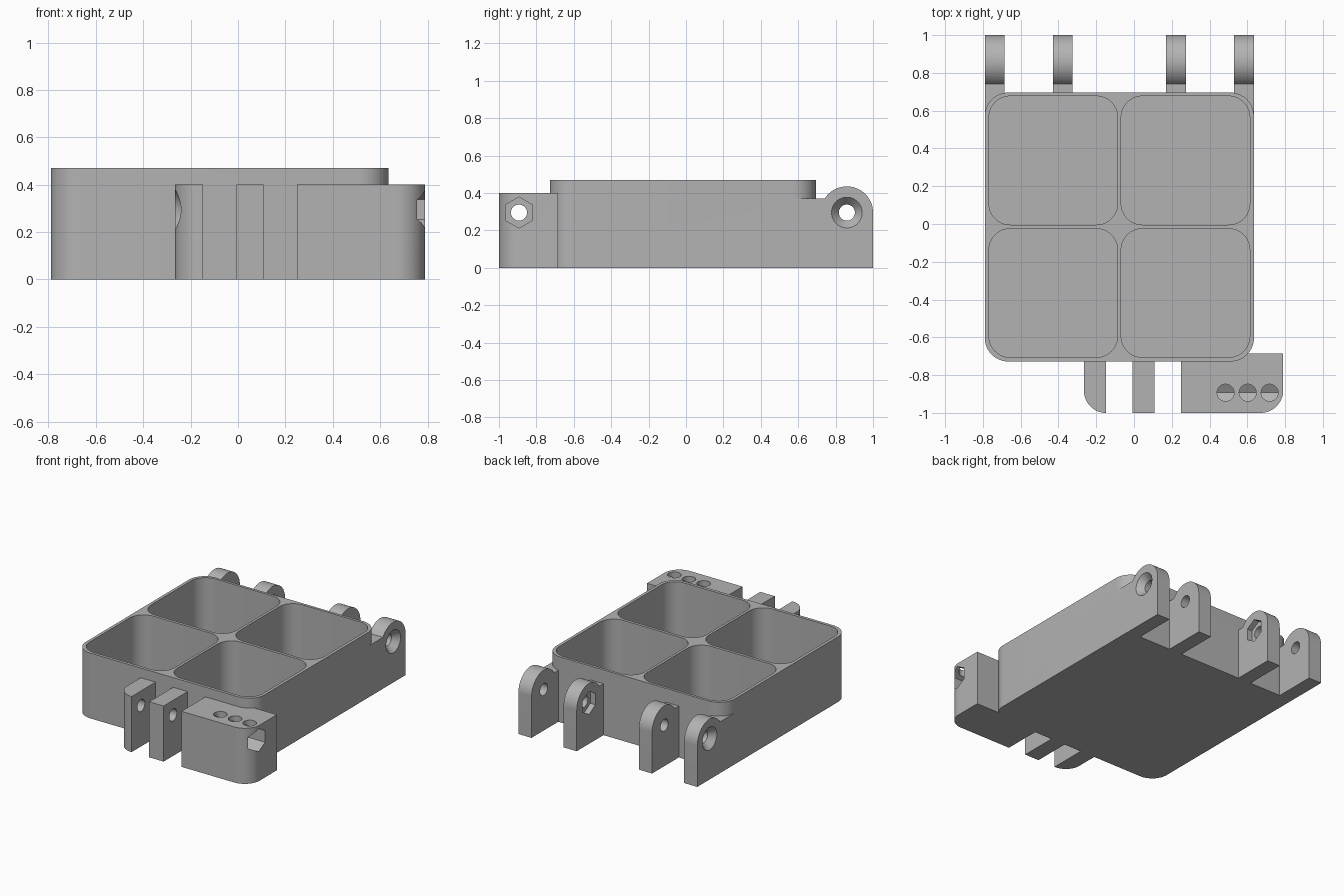
import bpy, bmesh, math

cube = bpy.data.objects.get("Cube")
if cube:
    bpy.data.objects.remove(cube, do_unlink=True)

grey = bpy.data.materials.new("plain grey")
grey.use_nodes = True
GREY = (0.45, 0.45, 0.45, 1)
grey.diffuse_color = GREY
grey.node_tree.nodes["Principled BSDF"].inputs["Base Color"].default_value = GREY


def arc(cx, cy, r, start, end, n=16):
    angles = [math.radians(start + (end - start) * i / n) for i in range(n + 1)]
    return [(cx + r * math.cos(a), cy + r * math.sin(a)) for a in angles]


def ring(cx, cy, r, sides=48, start=0):
    return arc(cx, cy, r, start, start + 360, sides)[:-1]


def rounded(x0, x1, y0, y1, r, corners="abcd"):
    """Rectangle with chosen corners rounded: a front-left, b front-right, c back-right, d back-left."""
    spots = {"a": (x0, y0, 1, 1, 180), "b": (x1, y0, -1, 1, 270),
             "c": (x1, y1, -1, -1, 0), "d": (x0, y1, 1, -1, 90)}
    pts = []
    for key, (x, y, sx, sy, a) in spots.items():
        pts += arc(x + sx * r, y + sy * r, r, a, a + 90) if key in corners else [(x, y)]
    return pts


def prism(name, axis, lo, hi, profile, end_profile=None):
    """Loft a profile from lo to hi along the x or z axis."""
    place = (lambda p, t: (t, *p)) if axis == "x" else (lambda p, t: (*p, t))
    bm = bmesh.new()
    first = [bm.verts.new(place(p, lo)) for p in profile]
    last = [bm.verts.new(place(p, hi)) for p in end_profile or profile]
    bm.faces.new(first)
    bm.faces.new(last)
    n = len(first)
    for i in range(n):
        j = (i + 1) % n
        bm.faces.new((first[i], first[j], last[j], last[i]))
    bmesh.ops.recalc_face_normals(bm, faces=bm.faces)
    mesh = bpy.data.meshes.new(name)
    bm.to_mesh(mesh)
    bm.free()
    mesh.materials.append(grey)
    obj = bpy.data.objects.new(name, mesh)
    bpy.context.collection.objects.link(obj)
    return obj


# Main tray block
tray = prism("four_cup_tray", "z", 0, 0.47, rounded(-0.79, 0.635, -0.728, 0.696, 0.125))
adds, cuts = [], []

# Back hinge lugs with round tops
HY, HZ, FY = 0.86, 0.295, -0.893
lug = [(0.57, 0), (1, 0)] + arc(HY, HZ, 0.14, 0, 147.6, 32) + [(0.57, 0.37)]
for x in (-0.79, -0.43, 0.17, 0.53):
    adds.append(prism("hinge_lug", "x", x, x + 0.105, lug))

# Front latch lugs and latch block
adds.append(prism("latch_lug_outer", "z", 0, 0.4, rounded(-0.265, -0.147, -1, -0.70, 0.117, "a")))
adds.append(prism("latch_lug_middle", "z", 0, 0.4, rounded(-0.007, 0.108, -1, -0.70, 0.1, "")))
adds.append(prism("latch_block", "z", 0, 0.4, rounded(0.25, 0.79, -1, -0.685, 0.12, "b")))

# Cup pockets
for x0, x1 in ((-0.768, -0.087), (-0.068, 0.613)):
    for y0, y1 in ((-0.706, -0.025), (-0.004, 0.677)):
        cuts.append(prism("cup_cutter", "z", 0.025, 0.6, rounded(x0, x1, y0, y1, 0.112)))

# Pin holes through the hinge and the latch
BORE, HEAD = 0.043, 0.083
for y in (HY, FY):
    cuts.append(prism("pin_cutter", "x", -0.9, 0.9, ring(y, HZ, BORE)))

# Countersinks on the outer faces
for y, face, inner in ((HY, 0.636, 0.59), (HY, -0.791, -0.745), (FY, -0.266, -0.22)):
    cuts.append(prism("countersink_cutter", "x", face, inner, ring(y, HZ, HEAD), ring(y, HZ, BORE)))

# Hexagonal nut pockets
for y, lo, hi in ((HY, 0.16, 0.21), (HY, -0.365, -0.31), (FY, 0.41, 0.9)):
    cuts.append(prism("nut_cutter", "x", lo, hi, ring(y, HZ, HEAD, 6, 30)))

# Access holes down into the long nut pocket
for x in (0.485, 0.602, 0.718):
    cuts.append(prism("access_hole_cutter", "z", 0.295, 0.5, ring(x, FY, 0.045)))

# Merge the parts, then cut the openings
for helpers, operation in ((adds, "UNION"), (cuts, "DIFFERENCE")):
    for helper in helpers:
        helper.hide_render = True
        mod = tray.modifiers.new(helper.name, "BOOLEAN")
        mod.operation = operation
        mod.solver = "EXACT"
        mod.object = helper

graph = bpy.context.evaluated_depsgraph_get()
finished = bpy.data.meshes.new_from_object(tray.evaluated_get(graph))
tray.modifiers.clear()
tray.data = finished
for helper in adds + cuts:
    bpy.data.objects.remove(helper, do_unlink=True)

# Smooth the curves, keep hard edges
bpy.ops.object.select_all(action="DESELECT")
tray.select_set(True)
bpy.context.view_layer.objects.active = tray
bpy.ops.object.shade_smooth_by_angle(angle=math.radians(30))
